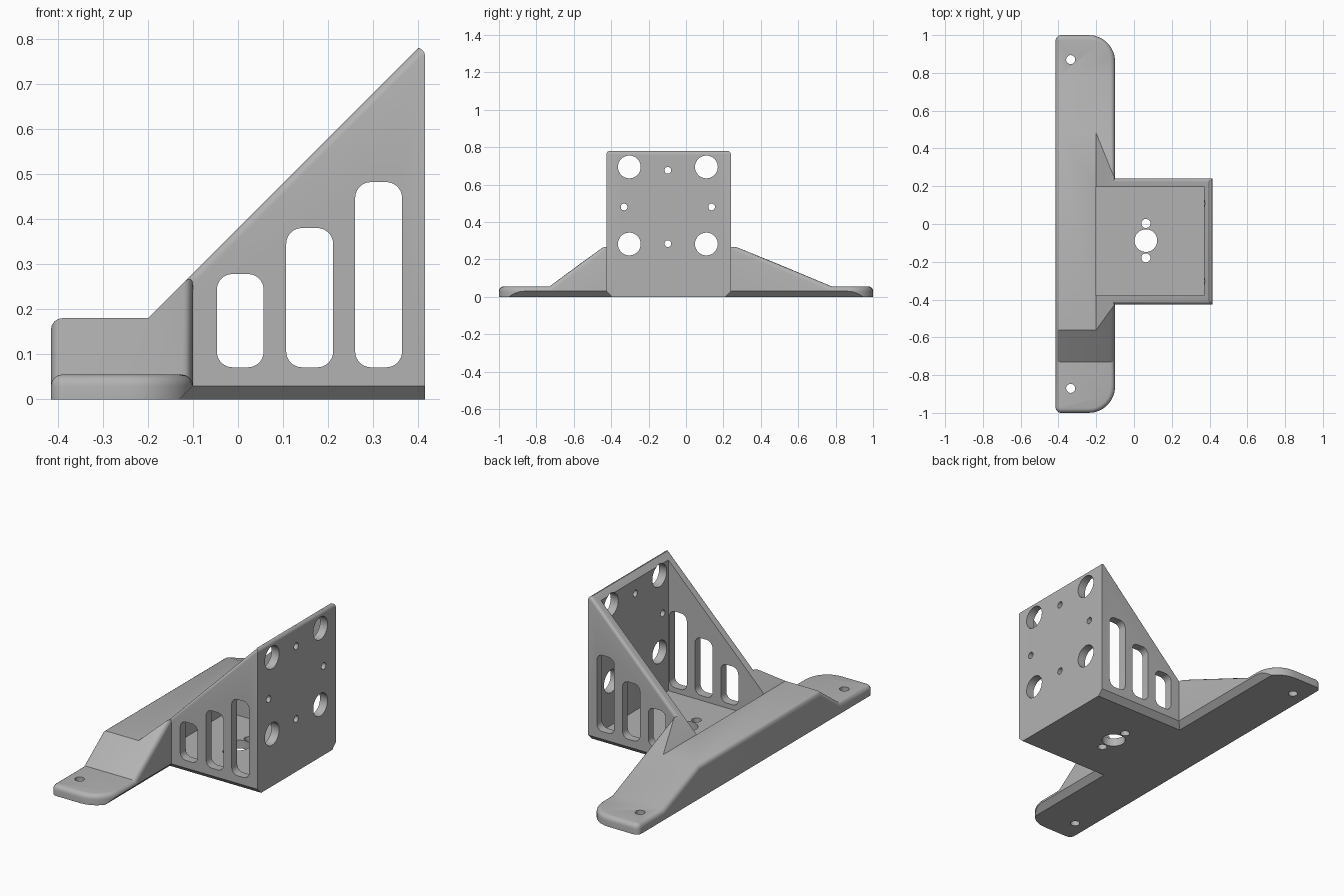
import bpy, bmesh, math
from mathutils import Vector

if "Cube" in bpy.data.objects:
    bpy.data.objects.remove(bpy.data.objects["Cube"], do_unlink=True)

grey = bpy.data.materials.new("plain grey")
grey.use_nodes = True
COLOUR = (0.45, 0.45, 0.45, 1)
grey.diffuse_color = COLOUR
grey.node_tree.nodes["Principled BSDF"].inputs["Base Color"].default_value = COLOUR


def prism(name, axis, outline, lo, hi):
    """Extrude an outline along an axis; outline is (y,z), (x,z) or (x,y)."""
    place = {"x": lambda a, b, t: (t, a, b),
             "y": lambda a, b, t: (a, t, b),
             "z": lambda a, b, t: (a, b, t)}[axis]
    bm = bmesh.new()
    low = [bm.verts.new(place(a, b, lo)) for a, b in outline]
    high = [bm.verts.new(place(a, b, hi)) for a, b in outline]
    bm.faces.new(low)
    bm.faces.new(high)
    n = len(outline)
    for i in range(n):
        j = (i + 1) % n
        bm.faces.new((low[i], low[j], high[j], high[i]))
    bmesh.ops.recalc_face_normals(bm, faces=bm.faces)
    mesh = bpy.data.meshes.new(name)
    bm.to_mesh(mesh)
    bm.free()
    mesh.materials.append(grey)
    ob = bpy.data.objects.new(name, mesh)
    bpy.context.collection.objects.link(ob)
    return ob


def rounded(x0, x1, y0, y1, left, right, steps=8):
    """Rectangle with separate corner radii on its two sides."""
    pts = []
    for k, (x, y, r) in enumerate(((x1, y1, right), (x0, y1, left),
                                   (x0, y0, left), (x1, y0, right))):
        cx = x - r if x == x1 else x + r
        cy = y - r if y == y1 else y + r
        for i in range(steps + 1):
            t = (k + i / steps) * math.pi / 2
            pts.append((cx + r * math.cos(t), cy + r * math.sin(t)))
    return pts


def circle(cx, cy, r, n=32):
    return [(cx + r * math.cos(i * math.tau / n),
             cy + r * math.sin(i * math.tau / n)) for i in range(n)]


def combine(ob, other, operation):
    mod = ob.modifiers.new("combine", "BOOLEAN")
    mod.operation, mod.solver, mod.object = operation, "EXACT", other
    bpy.context.view_layer.objects.active = ob
    bpy.ops.object.modifier_apply(modifier=mod.name)
    bpy.data.objects.remove(other, do_unlink=True)


def round_top_edges(ob, radius):
    """Fillet the edges where upright sides meet upward faces."""
    bm = bmesh.new()
    bm.from_mesh(ob.data)
    bmesh.ops.remove_doubles(bm, verts=bm.verts, dist=0.0001)
    bmesh.ops.dissolve_limit(bm, angle_limit=0.01, verts=bm.verts, edges=bm.edges)
    rim = []
    for e in bm.edges:
        if len(e.link_faces) == 2:
            low, high = sorted(f.normal.z for f in e.link_faces)
            if abs(low) < 0.1 and high > 0.5:
                rim.append(e)
    bmesh.ops.bevel(bm, geom=rim, offset=radius, offset_type="OFFSET", segments=4,
                    profile=0.5, affect="EDGES", clamp_overlap=False)
    bm.to_mesh(ob.data)
    bm.free()


# Long foot: sloping side profile, rounded plan, ramp and bottom chamfer
bracket = prism("mounting_bracket", "x",
                [(-1.1, -0.1), (1.1, -0.1), (1.1, 0.055), (0.78, 0.055),
                 (0.096, 0.34), (-0.344, 0.34), (-0.73, 0.055), (-1.1, 0.055)], -0.6, 0.1)
combine(bracket, prism("plan", "z", rounded(-0.415, -0.1, -1, 1, 0.03, 0.14), -0.2, 1),
        "INTERSECT")
combine(bracket, prism("ramp", "y", [(-0.5, 0), (-0.13, 0), (0, 0.13), (0, 0.38),
                                     (-0.2, 0.18), (-0.5, 0.18)], -1.2, 1.2), "INTERSECT")
round_top_edges(bracket, 0.025)

# Wedge-shaped box with chamfered bottom edges
wedge = prism("wedge", "x", [(-0.395, 0), (0.21, 0), (0.24, 0.03), (0.24, 1),
                             (-0.425, 1), (-0.425, 0.03)], -0.18, 0.415)
combine(wedge, prism("slope", "y", [(-0.3, -0.1), (0.5, -0.1), (0.5, 0.78),
                                    (0.4, 0.78), (-0.3, 0.08)], -0.6, 0.6), "INTERSECT")
round_top_edges(wedge, 0.018)
combine(bracket, wedge, "UNION")

# Open pocket inside the box
combine(bracket, prism("pocket", "z", [(-0.2, -0.378), (0.37, -0.378), (0.37, 0.195),
                                       (-0.2, 0.195)], 0.045, 1), "DIFFERENCE")

# Rounded slots through both side walls
for x, top in ((0.005, 0.278), (0.159, 0.38), (0.312, 0.482)):
    slot = rounded(x - 0.052, x + 0.052, 0.071, top, 0.035, 0.035)
    combine(bracket, prism("slot", "y", slot, -0.6, 0.5), "DIFFERENCE")

# Upright plate: four large holes and four screw holes around its middle
MID_Y, MID_Z = -0.097, 0.488
for a, b in ((1, 1), (1, -1), (-1, 1), (-1, -1)):
    hole = circle(MID_Y + a * 0.206, MID_Z + b * 0.206, 0.061)
    combine(bracket, prism("hole", "x", hole, 0.3, 0.5), "DIFFERENCE")
for a, b in ((1, 0), (-1, 0), (0, 1), (0, -1)):
    hole = circle(MID_Y + a * 0.234, MID_Z - 0.008 + b * 0.196, 0.018)
    combine(bracket, prism("hole", "x", hole, 0.3, 0.5), "DIFFERENCE")

# Floor holes and bolt holes at the ends of the foot
for x, y, r in ((0.063, -0.088, 0.06), (0.063, 0.003, 0.024), (0.063, -0.179, 0.024),
                (-0.335, 0.87, 0.024), (-0.335, -0.87, 0.024)):
    combine(bracket, prism("hole", "z", circle(x, y, r), -0.1, 0.1), "DIFFERENCE")

bpy.ops.object.select_all(action="DESELECT")
bracket.select_set(True)
bpy.context.view_layer.objects.active = bracket
bpy.ops.object.shade_smooth_by_angle(angle=math.radians(28))
